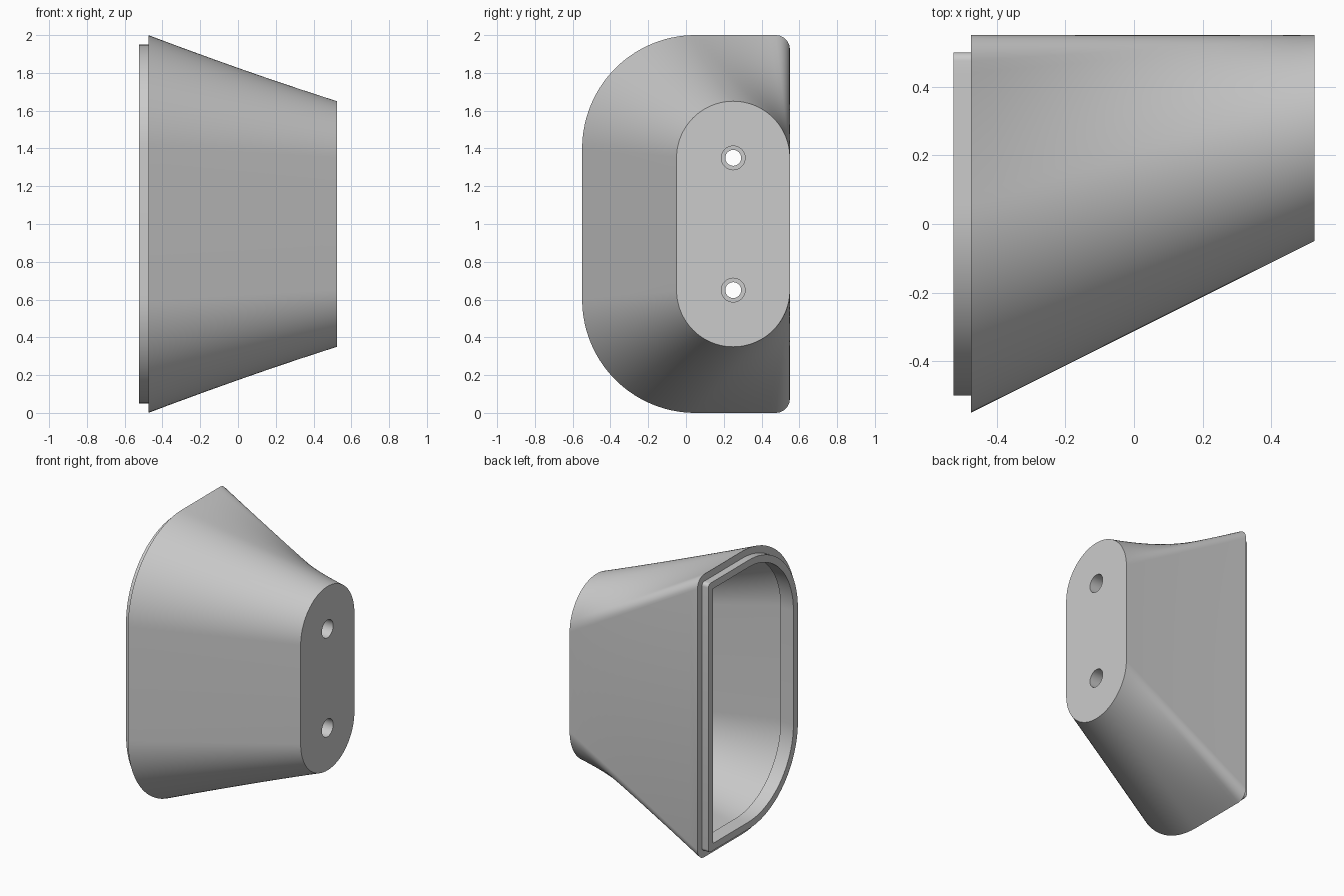
import bpy, bmesh
from math import pi, sin, cos, radians

cube = bpy.data.objects.get("Cube")
if cube:
    bpy.data.objects.remove(cube, do_unlink=True)

grey = bpy.data.materials.new("light grey")
grey.use_nodes = True
grey.diffuse_color = (0.6, 0.6, 0.6, 1)
grey.node_tree.nodes["Principled BSDF"].inputs["Base Color"].default_value = (0.6, 0.6, 0.6, 1)

ARC, LINE, CORNER = 28, 12, 6       # segments along the upper half of a section
BASE_X, END_X = -0.475, 0.525
MID_Z = 1.0


def arc(cy, cz, r, a0, a1, n):
    """Points on an arc, angle measured from -y up towards +y."""
    return [(cy - r * cos(a0 + (a1 - a0) * i / n), cz + r * sin(a0 + (a1 - a0) * i / n))
            for i in range(n + 1)]


def base_half(inset):
    """Upper half of the wide section: big front arc, flat top, small back corner."""
    r = 0.6 - inset
    c = max(0.075 - inset, 0.006)
    back, top = 0.55 - inset, 1.0 - inset
    front = arc(0.05, top - r, r, 0, pi / 2, ARC)
    corner = arc(back - c, top - c, c, pi / 2, pi, CORNER)
    y0, y1 = front[-1][0], corner[0][0]
    line = [(y0 + (y1 - y0) * i / LINE, top) for i in range(1, LINE)]
    return front + line + corner


def end_half(inset):
    """Upper half of the narrow rounded end, spaced by arc length along the wide section."""
    lengths = [0.6 * pi / 2, 0.425, 0.075 * pi / 2]
    total = sum(lengths)
    fractions = [0.0]
    for length, n in zip(lengths, (ARC, LINE, CORNER)):
        fractions += [fractions[-1] + length / total * (i + 1) / n for i in range(n)]
    r = 0.3 - inset
    return [(0.25 - r * cos(pi * f), 0.35 + r * sin(pi * f)) for f in fractions]


def section(x, inset, t=0.0):
    """Closed section at x, blended from wide (t=0) to narrow (t=1)."""
    half = [(a[0] + (b[0] - a[0]) * t, a[1] + (b[1] - a[1]) * t)
            for a, b in zip(base_half(inset), end_half(inset))]
    loop = half + [(y, -z) for y, z in reversed(half)]
    return [(x, y, z + MID_Z) for y, z in loop]


def taper(x0, x1, inset, steps=16):
    """Run of sections from x0 to x1 following the tapered body."""
    xs = [x0 + (x1 - x0) * i / steps for i in range(steps + 1)]
    return [section(x, inset, (x - BASE_X) / (END_X - BASE_X)) for x in xs]


# Sections in order: outer skin, stepped rim, locating lip, undercut, cavity
WALL, LIP = 0.05, 0.05
CAVITY_X = 0.325
sections = taper(END_X, BASE_X, 0)
sections += [section(BASE_X, WALL), section(BASE_X - LIP, WALL),
             section(BASE_X - LIP, 2 * WALL), section(BASE_X + LIP, 2 * WALL)]
sections += taper(BASE_X + LIP, CAVITY_X, WALL)

bm = bmesh.new()
rings = [[bm.verts.new(p) for p in s] for s in sections]
for a, b in zip(rings, rings[1:]):
    for i in range(len(a)):
        j = (i + 1) % len(a)
        bm.faces.new((a[i], a[j], b[j], b[i]))
bm.faces.new(rings[0])
bm.faces.new(rings[-1])
bmesh.ops.recalc_face_normals(bm, faces=bm.faces)
mesh = bpy.data.meshes.new("tapered_housing")
bm.to_mesh(mesh)
bm.free()
mesh.materials.append(grey)
housing = bpy.data.objects.new("tapered_housing", mesh)
bpy.context.collection.objects.link(housing)


def drill(z, radius, x0, x1):
    """Cut a round hole along x through the end wall."""
    bpy.ops.mesh.primitive_cylinder_add(vertices=40, radius=radius, depth=x1 - x0,
                                        location=((x0 + x1) / 2, 0.25, z),
                                        rotation=(0, radians(90), 0))
    cutter = bpy.context.object
    cutter.name = "hole_cutter"
    cutter.hide_render = True
    cutter.data.materials.append(grey)
    mod = housing.modifiers.new("hole", "BOOLEAN")
    mod.operation = "DIFFERENCE"
    mod.solver = "EXACT"
    mod.object = cutter
    bpy.context.view_layer.objects.active = housing
    bpy.ops.object.modifier_apply(modifier=mod.name)
    bpy.data.objects.remove(cutter, do_unlink=True)


# Counterbored screw holes
for z in (0.65, 1.35):
    drill(z, 0.042, CAVITY_X - 0.1, END_X + 0.1)
    drill(z, 0.063, END_X - 0.13, END_X + 0.1)

bpy.ops.object.select_all(action="DESELECT")
housing.select_set(True)
bpy.context.view_layer.objects.active = housing
bpy.ops.object.shade_smooth_by_angle(angle=radians(30))
